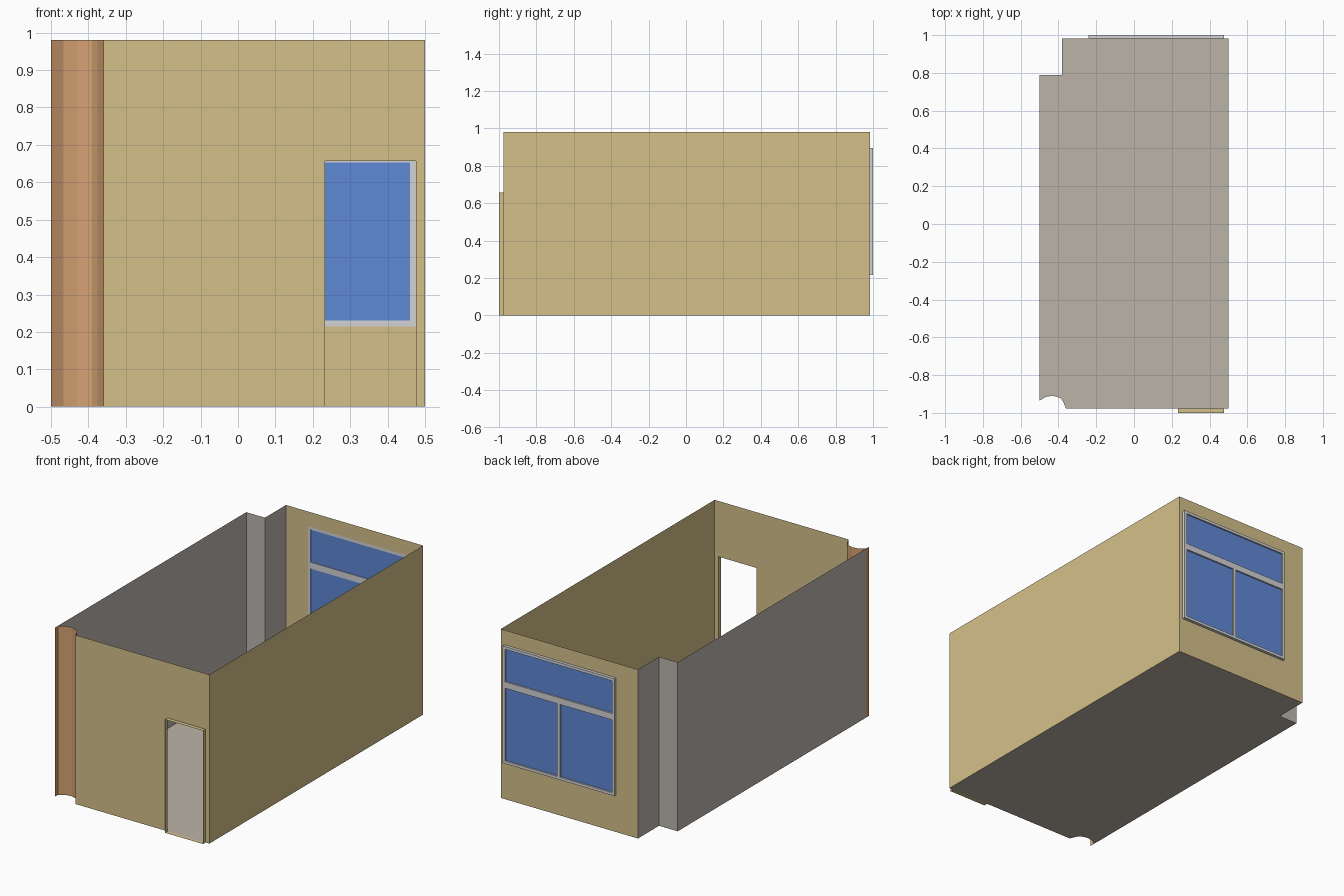
import bpy, bmesh

if "Cube" in bpy.data.objects:
    bpy.data.objects.remove(bpy.data.objects["Cube"])

H = 0.98                    # wall height
YF, YB = -0.977, 0.983      # front and back wall planes


def material(name, rgb):
    m = bpy.data.materials.new(name)
    lin = [((c / 255 + 0.055) / 1.055) ** 2.4 for c in rgb]
    m.diffuse_color = (*lin, 1)
    m.use_nodes = True
    m.node_tree.nodes["Principled BSDF"].inputs["Base Color"].default_value = m.diffuse_color
    return m


TAN = material("tan_paint", (212, 192, 138))
GREY = material("grey_wall", (188, 183, 176))
FLOOR = material("floor_grey", (188, 180, 169))
BROWN = material("terracotta", (212, 162, 114))
FRAME = material("light_frame", (212, 212, 214))
GLASS = material("blue_glass", (95, 137, 213))


def finish(name, bm, mat):
    bmesh.ops.remove_doubles(bm, verts=bm.verts, dist=1e-5)
    me = bpy.data.meshes.new(name)
    bm.to_mesh(me)
    bm.free()
    me.materials.append(mat)
    ob = bpy.data.objects.new(name, me)
    bpy.context.collection.objects.link(ob)
    return ob


def wall(name, path, mat, z0=0, z1=H):
    """Thin upright sheet following a plan path."""
    bm = bmesh.new()
    low = [bm.verts.new((x, y, z0)) for x, y in path]
    top = [bm.verts.new((x, y, z1)) for x, y in path]
    for i in range(len(path) - 1):
        bm.faces.new((low[i], low[i + 1], top[i + 1], top[i]))
    return finish(name, bm, mat)


def wall_with_hole(name, y, x0, x1, hole, mat):
    """Upright sheet across x with a rectangular opening (hx0, hx1, hz0, hz1)."""
    hx0, hx1, hz0, hz1 = hole
    bm = bmesh.new()
    for a, b, c, d in ((x0, hx0, 0, H), (hx1, x1, 0, H),
                       (hx0, hx1, 0, hz0), (hx0, hx1, hz1, H)):
        if d - c > 1e-4:
            bm.faces.new([bm.verts.new(p) for p in
                          ((a, y, c), (b, y, c), (b, y, d), (a, y, d))])
    return finish(name, bm, mat)


def box(bm, x0, x1, y0, y1, z0, z1):
    vs = bmesh.ops.create_cube(bm, size=1)["verts"]
    for v in vs:
        v.co.x = x1 if v.co.x > 0 else x0
        v.co.y = y1 if v.co.y > 0 else y0
        v.co.z = z1 if v.co.z > 0 else z0


# plan curves: scooped front corner and stepped back corner
scoop = [(-0.5, -0.935), (-0.467, -0.915), (-0.43, -0.909), (-0.39, -0.921),
         (-0.376, -0.938), (-0.36, YF)]
step = [(-0.38, YB), (-0.38, 0.79), (-0.5, 0.79), (-0.5, -0.935)]

# floor
bm = bmesh.new()
bm.faces.new([bm.verts.new((x, y, 0)) for x, y in
              scoop + [(0.5, YF), (0.5, YB)] + step[:-1]])
finish("floor", bm, FLOOR)

# walls
wall("left_wall", step, GREY)
wall("right_wall", [(0.5, YF), (0.5, YB)], TAN)
wall("scooped_corner", [(-0.5, -0.965)] + scoop, BROWN)

# front wall with doorway and its projecting lining
DX0, DX1, DZ = 0.232, 0.476, 0.657
wall_with_hole("front_wall", YF, -0.36, 0.5, (DX0, DX1, 0, DZ), TAN)
bm = bmesh.new()
ring = [(DX0, 0), (DX1, 0), (DX1, DZ), (DX0, DZ)]
for i in range(4):
    (xa, za), (xb, zb) = ring[i], ring[(i + 1) % 4]
    bm.faces.new([bm.verts.new(p) for p in
                  ((xa, YF, za), (xb, YF, zb), (xb, -1, zb), (xa, -1, za))])
finish("door_lining", bm, TAN)

# back wall with window opening
WX0, WX1, WZ0, WZ1 = -0.24, 0.476, 0.215, 0.895
wall_with_hole("back_wall", YB, -0.38, 0.5, (WX0, WX1, WZ0, WZ1), TAN)

# window frame: border, transom and lower mullion
T, Z_LOW, Z_HIGH, XM = 0.016, 0.653, 0.69, (WX0 + WX1) / 2
bm = bmesh.new()
for a, b, c, d in ((WX0, WX0 + T, WZ0, WZ1), (WX1 - T, WX1, WZ0, WZ1),
                   (WX0 + T, WX1 - T, WZ0, WZ0 + T),
                   (WX0 + T, WX1 - T, WZ1 - T, WZ1),
                   (WX0 + T, WX1 - T, Z_LOW, Z_HIGH),
                   (XM - 0.01, XM + 0.01, WZ0 + T, Z_LOW)):
    box(bm, a, b, YB, 1.0, c, d)
finish("window_frame", bm, FRAME)

# window panes
bm = bmesh.new()
for a, b, c, d in ((WX0 + T, WX1 - T, Z_HIGH, WZ1 - T),
                   (WX0 + T, XM - 0.01, WZ0 + T, Z_LOW),
                   (XM + 0.01, WX1 - T, WZ0 + T, Z_LOW)):
    box(bm, a, b, 0.987, 0.991, c, d)
finish("window_panes", bm, GLASS)
